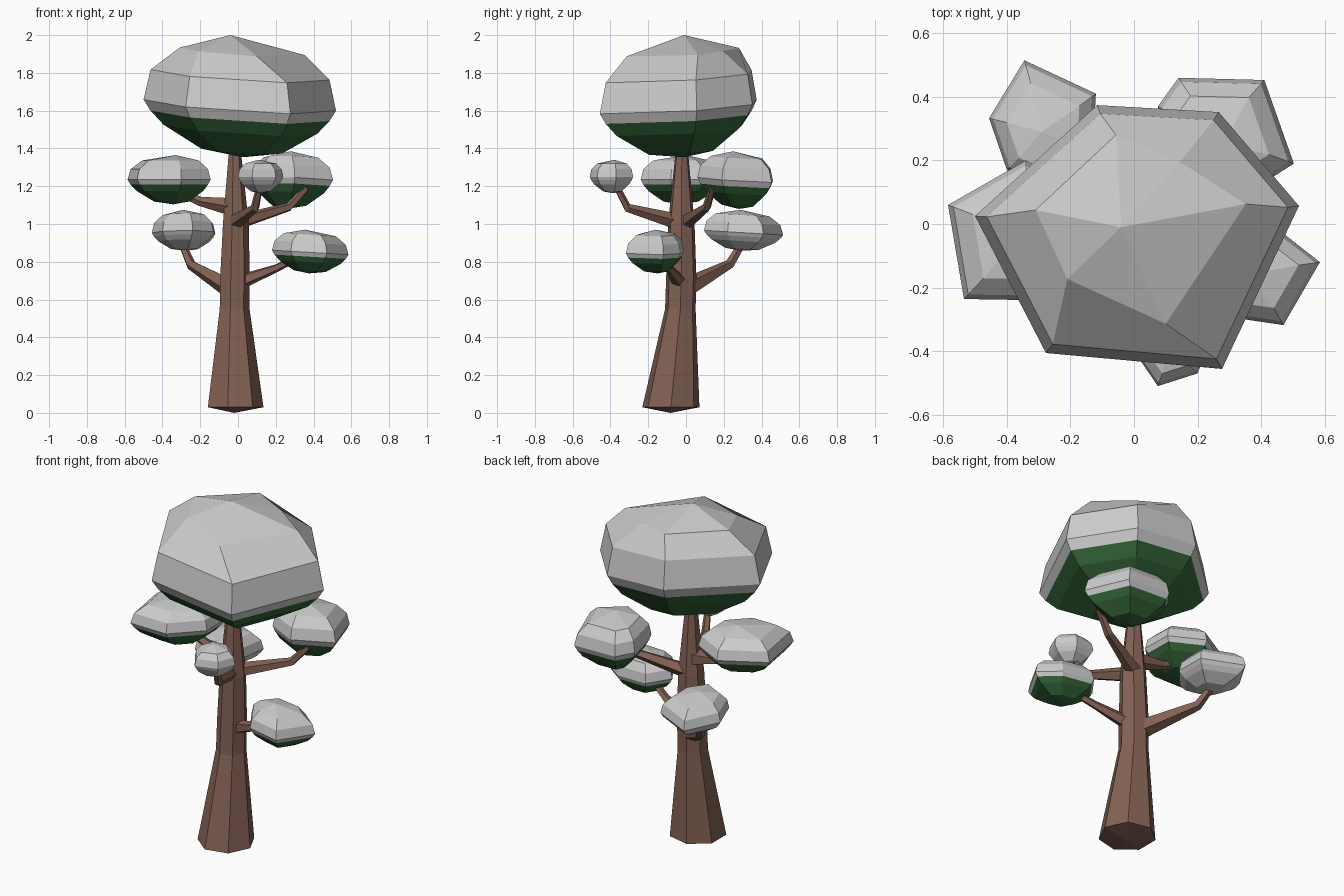
import bpy
from math import cos, sin, tau
from mathutils import Vector

if "Cube" in bpy.data.objects:
    bpy.data.objects.remove(bpy.data.objects["Cube"])


def material(name, rgb):
    m = bpy.data.materials.new(name)
    m.diffuse_color = (*rgb, 1)
    m.use_nodes = True
    m.node_tree.nodes["Principled BSDF"].inputs["Base Color"].default_value = m.diffuse_color
    return m


BARK = material("bark", (0.23, 0.12, 0.09))
LEAF = material("leaf", (0.035, 0.13, 0.04))


def skin(name, rings, mat=None):
    """Join rings of equal point count; a one-point ring is a tip."""
    verts, faces, starts = [], [], []
    for r in rings:
        starts.append(len(verts))
        verts += [tuple(p) for p in r]
    for a, b, sa, sb in zip(rings, rings[1:], starts, starts[1:]):
        n = max(len(a), len(b))
        for i in range(n):
            j = (i + 1) % n
            if len(a) == 1:
                faces.append((sa, sb + j, sb + i))
            elif len(b) == 1:
                faces.append((sa + i, sa + j, sb))
            else:
                faces.append((sa + i, sa + j, sb + j, sb + i))
    me = bpy.data.meshes.new(name)
    me.from_pydata(verts, [], faces)
    me.update()
    if mat:
        me.materials.append(mat)
    ob = bpy.data.objects.new(name, me)
    bpy.context.collection.objects.link(ob)
    return ob


def crown(name, outline, apex, z_rim, z_low, tilt=(0, 0), leafy=True, inner=None):
    """Faceted leaf cushion: snow on top, green underneath."""
    pts = [Vector(p) for p in outline]
    mid = sum(pts, Vector((0, 0))) / len(pts)
    up, down = apex[2] - z_rim, z_rim - z_low

    def ring(scale, z, base=pts):
        out = []
        for p in base:
            q = mid + (p - mid) * scale
            d = q - mid
            out.append((q.x, q.y, z + tilt[0] * d.x + tilt[1] * d.y))
        return out

    shoulder = ring(1, z_rim + up * 0.76, [Vector(p) for p in inner]) if inner \
        else ring(0.68, z_rim + up * 0.78)
    seam = ring(0.93, z_rim - down * 0.2)
    low = [ring(0.8, z_rim - down * 0.45), ring(0.42, z_rim - down * 0.86),
           [(mid.x, mid.y, z_rim - down * 0.97)]]
    top = [[apex], shoulder, ring(0.93, z_rim + up * 0.43), ring(1, z_rim), seam]
    # rings run downward, outlines run clockwise seen from above
    if leafy:
        skin(name + "_snow", top)
        skin(name + "_leaves", [seam] + low, LEAF)
    else:
        skin(name + "_snow", top + low)


def tube(name, path, sides, mat):
    """Tapered limb through (x, y, z, radius) points, closed at both ends."""
    c = [Vector(p[:3]) for p in path]
    rings = [[c[0]]]
    for i, p in enumerate(path):
        t = (c[min(i + 1, len(c) - 1)] - c[max(i - 1, 0)]).normalized()
        u = Vector((0, 0, 1)).cross(t).normalized()
        v = t.cross(u)
        rings.append([c[i] + p[3] * (u * cos(tau * k / sides) + v * sin(tau * k / sides))
                      for k in range(sides)])
    rings.append([c[-1]])
    return skin(name, rings, mat)


# Trunk: seven sides, flared foot, shallow point underneath
trunk = [(-.02, -.08, .03, .155), (-.022, -.03, .55, .083), (-.02, -.025, .72, .082),
         (-.015, -.025, 1.0, .072), (-.018, -.022, 1.38, .034)]
rings = [[(-.02, -.08, 0)]]
for x, y, z, r in trunk:
    rings.append([(x + r * cos(tau * k / 7), y + r * sin(tau * k / 7), z) for k in range(7)])
skin("trunk", rings + [[(-.018, -.022, 1.45)]], BARK)

# Branches: each ends inside its leaf cushion
branches = {
    "right": [(0, -.03, .69, .042), (.2, -.09, .765, .022), (.35, -.15, .84, .017)],
    "rear_left": [(-.04, 0, .66, .055), (-.25, .23, .785, .027), (-.3, .3, .9, .02)],
    "left": [(-.03, -.02, 1.09, .05), (-.2, -.01, 1.12, .026), (-.34, 0, 1.18, .02)],
    "rear_right": [(0, 0, 1.01, .042), (.27, .11, 1.09, .024), (.36, .14, 1.19, .018)],
    "front": [(-.02, -.04, 1.01, .045), (.09, -.31, 1.085, .024), (.115, -.37, 1.2, .018)],
}
for key, path in branches.items():
    tube(key + "_branch", path, 5, BARK)

# Main crown
crown("main_crown",
      [(-.5, .025), (-.116, .374), (.267, .352), (.519, .057), (.277, -.456), (-.277, -.406)],
      (-.04, -.01, 2.0), 1.625, 1.345, (-.06, .06),
      inner=[(-.31, .044), (-.057, .28), (.145, .195), (.352, .063), (.1, -.314), (-.21, -.173)])

# Side crowns
crown("left_crown",
      [(-.585, .06), (-.34, .2), (-.15, .1), (-.145, -.08), (-.3, -.24), (-.535, -.236)],
      (-.33, .0, 1.365), 1.235, 1.10)
crown("rear_right_crown",
      [(.075, .37), (.14, .46), (.41, .453), (.503, .19), (.3, .06), (.12, .15)],
      (.28, .25, 1.385), 1.235, 1.075, (-.03, -.06))
crown("right_crown",
      [(.585, -.12), (.47, -.318), (.28, -.29), (.18, -.13), (.27, -.01), (.47, -.03)],
      (.355, -.16, .97), .85, .735, (-.06, 0))
crown("rear_left_crown",
      [(-.345, .515), (-.12, .41), (-.13, .22), (-.24, .095), (-.4, .17), (-.456, .333)],
      (-.29, .29, 1.075), .955, .855, (0, -.06), leafy=False)
crown("front_crown",
      [(.075, -.51), (0, -.4), (.04, -.29), (.16, -.28), (.24, -.37), (.2, -.47)],
      (.11, -.38, 1.34), 1.25, 1.16, leafy=False)

# Make every face point outward on the closed limbs and open caps alike
for ob in bpy.context.collection.objects:
    me = ob.data
    mid = sum((v.co for v in me.vertices), Vector()) / len(me.vertices)
    vote = sum(p.area * p.normal.dot(p.center - mid) for p in me.polygons)
    if vote < 0:
        me.flip_normals()
